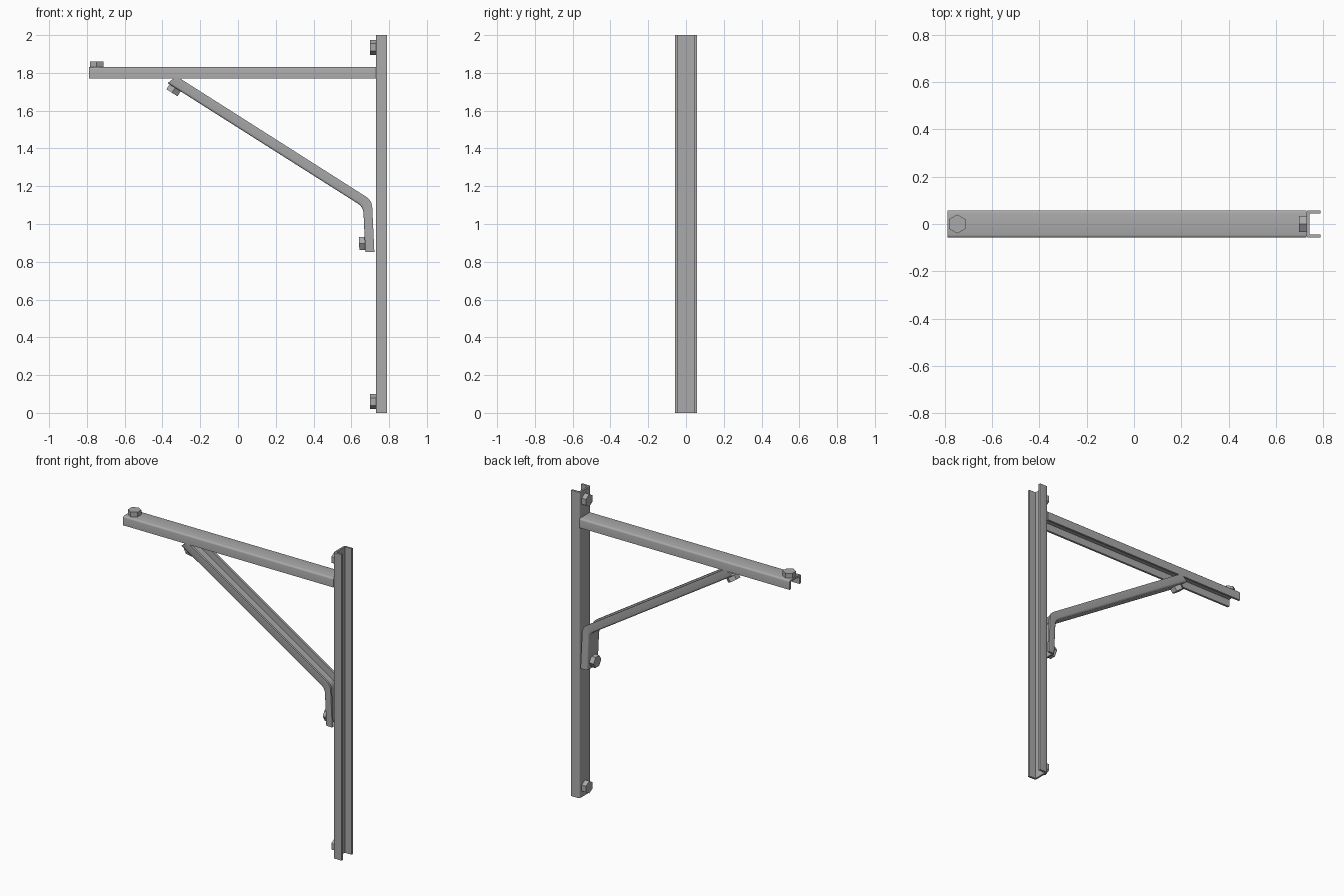
import bpy
import bmesh
import math
from mathutils import Vector, Matrix

cube = bpy.data.objects.get("Cube")
if cube:
    bpy.data.objects.remove(cube, do_unlink=True)

STEEL = bpy.data.materials.new("grey steel")
STEEL.use_nodes = True
STEEL.diffuse_color = (0.4, 0.4, 0.4, 1)
STEEL.node_tree.nodes["Principled BSDF"].inputs["Base Color"].default_value = (0.4, 0.4, 0.4, 1)

HALF, WALL, WEB, ROUND = 0.058, 0.014, 0.012, 0.011


def finish(name, bm):
    bmesh.ops.recalc_face_normals(bm, faces=bm.faces)
    mesh = bpy.data.meshes.new(name)
    bm.to_mesh(mesh)
    bm.free()
    mesh.materials.append(STEEL)
    obj = bpy.data.objects.new(name, mesh)
    bpy.context.collection.objects.link(obj)
    bpy.ops.object.select_all(action="DESELECT")
    obj.select_set(True)
    bpy.context.view_layer.objects.active = obj
    bpy.ops.object.shade_smooth_by_angle(angle=math.radians(32))
    return obj


def channel_profile(depth):
    """U section as (across, depth fraction), rounded at the web corners."""
    half = [(HALF - WALL, WEB), (HALF - WALL, depth), (HALF, depth)]
    for i in range(4):
        a = math.pi / 6 * i
        half.append((HALF - ROUND + ROUND * math.cos(a), ROUND - ROUND * math.sin(a)))
    loop = half + [(-u, v) for u, v in reversed(half)]
    return [(u, v / depth) for u, v in loop]


def channel(name, stations, depth):
    """Sweep the U section through (web point, open edge point) pairs in x, z."""
    bm = bmesh.new()
    rings = []
    for web, edge in stations:
        ring = []
        for u, v in channel_profile(depth):
            p = Vector(web).lerp(Vector(edge), v)
            ring.append(bm.verts.new((p.x, u, p.y)))
        rings.append(ring)
    n = len(rings[0])
    for a, b in zip(rings, rings[1:]):
        for i in range(n):
            j = (i + 1) % n
            bm.faces.new((a[i], a[j], b[j], b[i]))
    bm.faces.new(rings[0])
    bm.faces.new(rings[-1])
    return finish(name, bm)


def bend(corner, before, after, size, steps=6):
    """Rounded corner between two directions."""
    c = Vector(corner)
    p, q = c - before * size, c + after * size
    pts = []
    for i in range(steps + 1):
        t = i / steps
        pts.append(p * (1 - t) ** 2 + c * 2 * t * (1 - t) + q * t * t)
    return pts


def bolt(name, x, z, normal, point_up=False):
    """Hexagonal head seated at x, z and facing along normal."""
    out = Vector((normal[0], 0, normal[1])).normalized()
    side = Vector((0, 1, 0))
    along = side.cross(out)
    first, second = (along, out.cross(along)) if point_up else (side, out.cross(side))
    frame = Matrix((first, second, out)).transposed().to_4x4()
    frame.translation = Vector((x, 0, z)) + out * 0.0145
    bm = bmesh.new()
    bmesh.ops.create_cone(bm, cap_ends=True, segments=6, radius1=0.04, radius2=0.04,
                          depth=0.033)
    # Align a hexagon corner with the first frame axis
    corner = max(bm.verts, key=lambda v: v.co.x)
    turn = Matrix.Rotation(-math.atan2(corner.co.y, corner.co.x), 4, "Z")
    bmesh.ops.transform(bm, matrix=frame @ turn, verts=bm.verts)
    return finish(name, bm)


# Upright post, open towards +x
channel("post", [((0.73, z), (0.79, z)) for z in (0, 2)], 0.06)

# Horizontal arm, open downwards
channel("arm", [((x, 1.83), (x, 1.77)) for x in (-0.79, 0.73)], 0.06)

# Diagonal brace with a bent foot, open up and to the right
slope = Vector((0.845, -0.535)).normalized()
foot = Vector((0.046, -1)).normalized()
inner = bend((0.663, 1.09), slope, foot, 0.035)
outer = bend((0.709, 1.125), slope, foot, 0.037)
brace = [((-0.373, 1.746), (-0.325, 1.782))]
brace += list(zip(inner, outer))
brace.append(((0.674, 0.852), (0.722, 0.852)))
channel("brace", brace, 0.052)

# Bolt heads
bolt("arm_end_bolt", -0.748, 1.83, (0, 1))
bolt("post_top_bolt", 0.73, 1.935, (-1, 0), True)
bolt("post_bottom_bolt", 0.73, 0.06, (-1, 0), True)
bolt("brace_top_bolt", -0.333, 1.721, (slope.y, -slope.x))
bolt("brace_foot_bolt", 0.672, 0.897, (foot.y, -foot.x))
